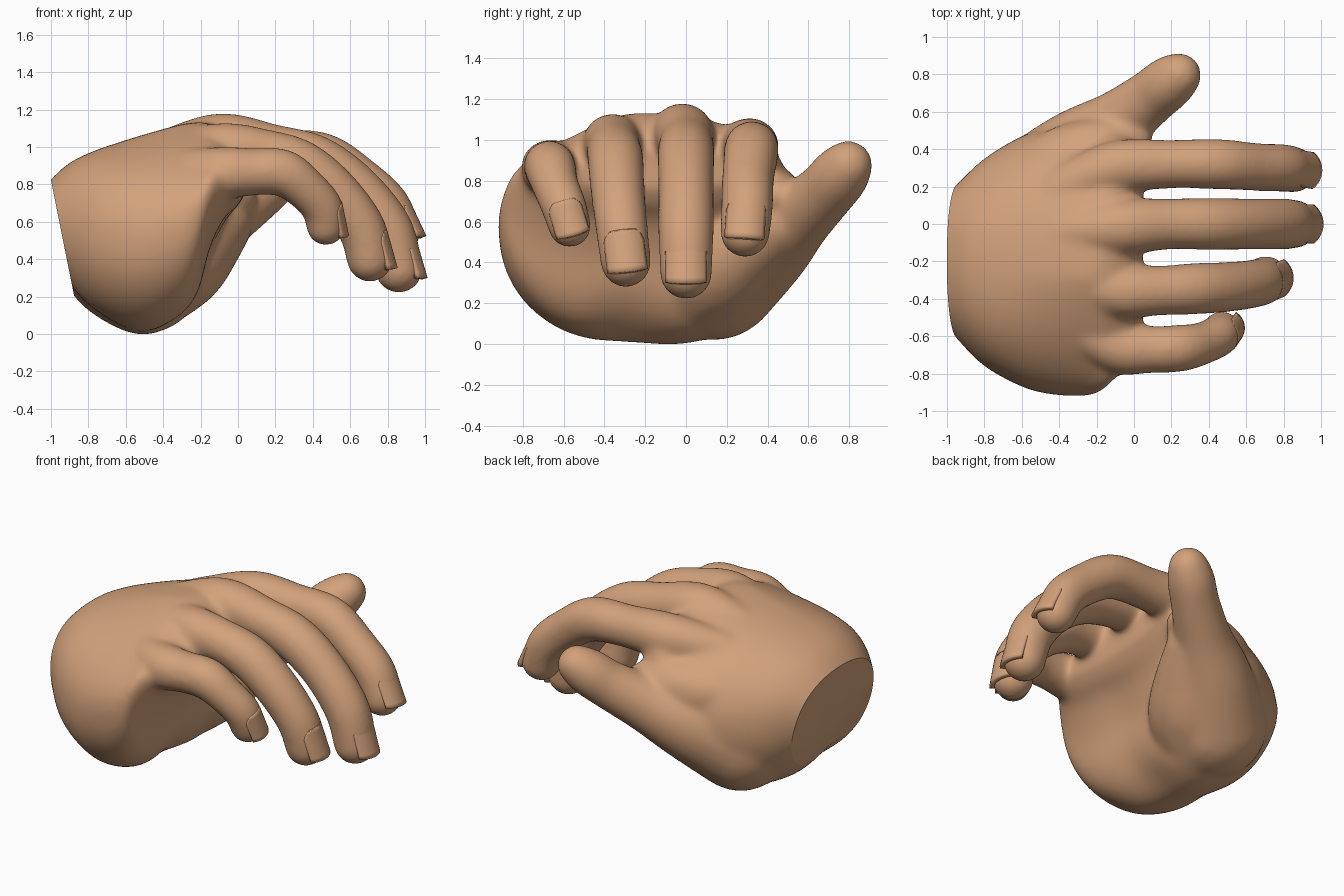
import bpy, bmesh, math
from mathutils import Vector, Matrix

if "Cube" in bpy.data.objects:
    bpy.data.objects.remove(bpy.data.objects["Cube"])

skin = bpy.data.materials.new("tan skin")
skin.diffuse_color = (0.65, 0.36, 0.198, 1)
skin.use_nodes = True
skin.node_tree.nodes["Principled BSDF"].inputs["Base Color"].default_value = skin.diffuse_color


def interp(pts, t):
    """Catmull-Rom through tuples of any length, t in 0..1."""
    n = len(pts) - 1
    i = min(int(t * n), n - 1)
    u = t * n - i
    p = [pts[max(0, min(n, i + k))] for k in (-1, 0, 1, 2)]
    return [0.5 * (2 * b + (c - a) * u + (2 * a - 5 * b + 4 * c - d) * u * u
            + (3 * b - a - 3 * c + d) * u ** 3) for a, b, c, d in zip(*p)]


bm = bmesh.new()

# Palm sections: x, y min, y max, z bottom, z top, depth of hollow
sections = [
    (-1.15, -0.38, 0.02, 0.50, 0.66, 0.03),
    (-0.95, -0.61, 0.21, 0.26, 0.88, 0.07),
    (-0.80, -0.76, 0.35, 0.10, 0.97, 0.06),
    (-0.60, -0.87, 0.47, 0.00, 1.04, 0.03),
    (-0.45, -0.91, 0.51, -0.01, 1.085, 0.03),
    (-0.30, -0.92, 0.51, 0.05, 1.125, 0.08),
    (-0.21, -0.91, 0.50, 0.18, 1.135, 0.09),
    (-0.155, -0.88, 0.50, 0.40, 1.13, 0.06),
    (-0.08, -0.81, 0.48, 0.58, 1.10, 0.03),
    (0.00, -0.77, 0.44, 0.69, 1.04, 0.0),
    (0.045, -0.70, 0.36, 0.77, 0.95, 0.0),
]
N, M = 64, 40
rings = []
for j in range(M + 1):
    x, y0, y1, z0, z1, dent = interp(sections, j / M)
    slope = 0.28 * max(0, min(1, (x + 0.75) / 0.5))
    ring = []
    for k in range(N):
        a = 2 * math.pi * k / N
        c, s = math.cos(a), math.sin(a)
        y = (y0 + y1) / 2 + (y1 - y0) / 2 * math.copysign(abs(c) ** 0.92, c)
        z = (z0 + z1) / 2 + (z1 - z0) / 2 * math.copysign(abs(s) ** 0.92, s)
        if s < 0:
            z += dent * -s * math.exp(-((y + 0.28) / 0.2) ** 2)
        else:
            z -= slope * s * max(0, -0.3 - y)
        ring.append(bm.verts.new((x, y, z)))
    rings.append(ring)
for a, b in zip(rings, rings[1:]):
    for k in range(N):
        bm.faces.new((a[k], a[(k + 1) % N], b[(k + 1) % N], b[k]))
bm.faces.new(rings[0])
bm.faces.new(rings[-1])
bmesh.ops.recalc_face_normals(bm, faces=bm.faces)

# Digits: x, y, z, radius along the bone line
fingers = {
    "index": [(-0.40, 0.18, 0.915, 0.12), (-0.1, 0.30, 0.965, 0.145), (0.2, 0.32, 0.965, 0.132),
              (0.45, 0.32, 0.945, 0.137), (0.65, 0.305, 0.82, 0.13), (0.79, 0.30, 0.69, 0.13),
              (0.855, 0.29, 0.55, 0.124)],
    "middle": [(-0.40, -0.05, 0.97, 0.12), (-0.1, -0.02, 1.03, 0.155), (0.18, 0.0, 0.99, 0.138),
               (0.42, 0.0, 0.925, 0.142), (0.63, 0.0, 0.775, 0.138), (0.80, 0.0, 0.56, 0.138),
               (0.86, 0.0, 0.35, 0.13)],
    "ring": [(-0.40, -0.27, 0.94, 0.12), (-0.1, -0.355, 0.985, 0.148), (0.14, -0.355, 0.965, 0.135),
             (0.34, -0.345, 0.90, 0.14), (0.52, -0.335, 0.755, 0.135), (0.66, -0.315, 0.57, 0.13),
             (0.705, -0.295, 0.405, 0.126)],
    "little": [(-0.40, -0.48, 0.86, 0.12), (-0.1, -0.655, 0.865, 0.14), (0.08, -0.67, 0.87, 0.128),
               (0.24, -0.665, 0.865, 0.128), (0.36, -0.64, 0.78, 0.116), (0.45, -0.60, 0.68, 0.113),
               (0.47, -0.57, 0.58, 0.107)],
}
thumb = [(-0.50, 0.14, 0.35, 0.33), (-0.30, 0.365, 0.49, 0.25), (-0.10, 0.53, 0.61, 0.18),
         (0.08, 0.67, 0.735, 0.15), (0.18, 0.75, 0.825, 0.145), (0.24, 0.795, 0.88, 0.122)]
# Ball of the thumb, and the web between thumb and index
thumb_ball = [(-0.48, 0.05, 0.32, 0.30), (-0.32, 0.16, 0.39, 0.265), (-0.19, 0.30, 0.49, 0.21),
              (-0.08, 0.45, 0.59, 0.16)]
web = [(-0.55, 0.22, 0.68, 0.18), (-0.38, 0.33, 0.70, 0.19), (-0.22, 0.39, 0.72, 0.175),
       (-0.08, 0.43, 0.72, 0.14), (0.01, 0.45, 0.73, 0.09)]

for path in list(fingers.values()) + [thumb, thumb_ball, web]:
    for i in range(61):
        x, y, z, r = interp(path, i / 60)
        bmesh.ops.create_icosphere(bm, subdivisions=3, radius=r,
                                   matrix=Matrix.Translation((x, y, z)))

# Fuse everything into one smooth skin
me = bpy.data.meshes.new("hand")
bm.to_mesh(me)
bm.free()
hand = bpy.data.objects.new("hand", me)
bpy.context.collection.objects.link(hand)
rm = hand.modifiers.new("fuse", 'REMESH')
rm.mode = 'VOXEL'
rm.voxel_size = 0.0135
sm = hand.modifiers.new("soften", 'SMOOTH')
sm.factor = 0.5
sm.iterations = 40
dg = bpy.context.evaluated_depsgraph_get()
fused = bpy.data.meshes.new_from_object(hand.evaluated_get(dg))
hand.modifiers.clear()

# Flat slanted wrist cut
bm = bmesh.new()
bm.from_mesh(fused)
cut = bmesh.ops.bisect_plane(bm, geom=bm.verts[:] + bm.edges[:] + bm.faces[:],
                             plane_co=(-0.995, 0, 0.8), plane_no=(-0.5, 0, -0.10), clear_outer=True)
edges = [e for e in cut["geom_cut"] if isinstance(e, bmesh.types.BMEdge)]
bmesh.ops.contextual_create(bm, geom=edges)
low = min(v.co.z for v in bm.verts)
bmesh.ops.translate(bm, verts=bm.verts, vec=(0, 0, -low))
bm.to_mesh(fused)
bm.free()
hand.data = fused
parts = [hand]

# Curved fingernails
for name, path in fingers.items():
    tip = Vector(path[-1][:3]) - Vector((0, 0, low))
    r = path[-1][3]
    d = (Vector(path[-1][:3]) - Vector(path[-2][:3])).normalized()
    n = d.cross(Vector((0, 1, 0))).normalized()
    side = n.cross(d)
    bm = bmesh.new()
    grid = []
    for i in range(9):
        t = i / 8
        R = r * (1.03 + 0.01 * t)
        half = math.radians(50) * (0.6 + 0.4 * min(1, t * 4) ** 0.5)
        grid.append([])
        for j in range(13):
            u = j / 6 - 1
            a = u * half
            along = r * (-1.05 + 1.72 * t - 0.12 * t * u * u)
            grid[-1].append(bm.verts.new(tip + d * along + (n * math.cos(a) + side * math.sin(a)) * R))
    for a, b in zip(grid, grid[1:]):
        for j in range(12):
            bm.faces.new((a[j], a[j + 1], b[j + 1], b[j]))
    bmesh.ops.recalc_face_normals(bm, faces=bm.faces)
    if sum((f.normal for f in bm.faces), Vector()).dot(n) < 0:
        bmesh.ops.reverse_faces(bm, faces=bm.faces)
    nm = bpy.data.meshes.new(name + "_nail")
    bm.to_mesh(nm)
    bm.free()
    nail = bpy.data.objects.new(name + "_nail", nm)
    bpy.context.collection.objects.link(nail)
    so = nail.modifiers.new("thickness", 'SOLIDIFY')
    so.thickness = 0.03
    so.offset = -1
    parts.append(nail)

for ob in parts:
    ob.data.materials.clear()
    ob.data.materials.append(skin)
    bpy.ops.object.select_all(action='DESELECT')
    ob.select_set(True)
    bpy.context.view_layer.objects.active = ob
    bpy.ops.object.shade_smooth_by_angle(angle=math.radians(40))
